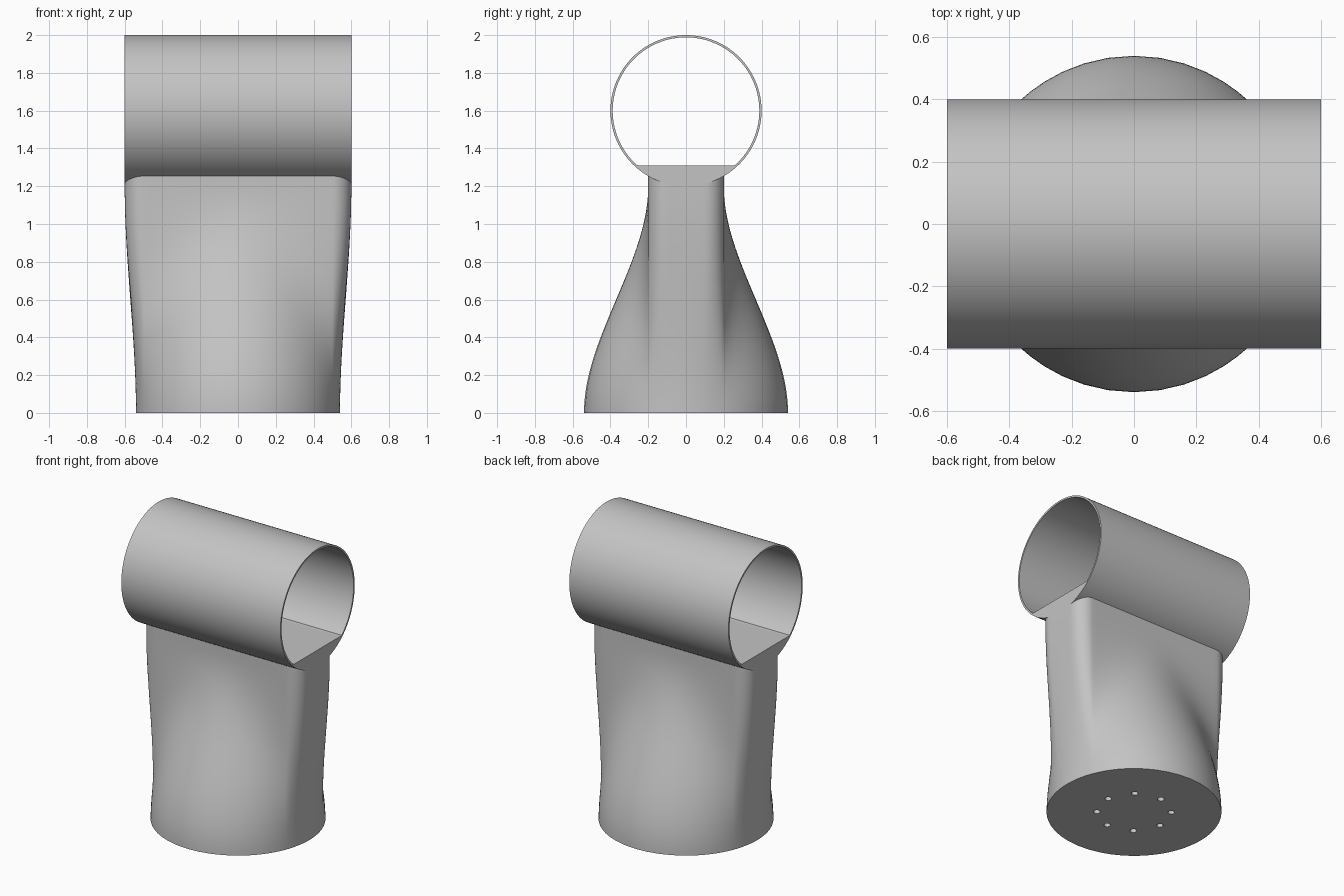
import bpy
import bmesh
from math import sin, cos, pi, sqrt, hypot, radians

cube = bpy.data.objects.get("Cube")
if cube:
    bpy.data.objects.remove(cube)

BASE_R, TUBE_R, BORE_R = 0.54, 0.4, 0.388
TUBE_Z, FLOOR_Z, HALF_X, HALF_Y, CORNER = 1.6, 1.31, 0.6, 0.2, 0.1
NECK_Z = 1.2

grey = bpy.data.materials.new("plain_grey")
grey.use_nodes = True
grey.diffuse_color = (0.55, 0.55, 0.55, 1)
grey.node_tree.nodes["Principled BSDF"].inputs["Base Color"].default_value = (0.55, 0.55, 0.55, 1)


def finish(bm, name):
    bmesh.ops.recalc_face_normals(bm, faces=bm.faces[:])
    mesh = bpy.data.meshes.new(name)
    bm.to_mesh(mesh)
    bm.free()
    mesh.materials.append(grey)
    obj = bpy.data.objects.new(name, mesh)
    bpy.context.collection.objects.link(obj)
    bpy.ops.object.select_all(action="DESELECT")
    obj.select_set(True)
    bpy.context.view_layer.objects.active = obj
    bpy.ops.object.shade_smooth_by_angle(angle=radians(30))
    return obj


def ring(bm, points):
    return [bm.verts.new(p) for p in points]


def bridge(bm, a, b):
    for i in range(len(a)):
        j = (i + 1) % len(a)
        bm.faces.new((a[i], a[j], b[j], b[i]))


def neck_outline():
    """Rounded rectangle of the neck, counter-clockwise."""
    cx, cy = HALF_X - CORNER, HALF_Y - CORNER
    quarter = [(HALF_X, cy * i / 4) for i in range(4)]
    quarter += [(cx + CORNER * cos(i * pi / 24), cy + CORNER * sin(i * pi / 24)) for i in range(13)]
    quarter += [(cx * (1 - i / 16), HALF_Y) for i in range(1, 17)]
    half = quarter + [(-x, y) for x, y in reversed(quarter[:-1])]
    return half + [(x, -y) for x, y in reversed(half[1:-1])]


# Body: round base blending into a rounded rectangular neck
bm = bmesh.new()
outline = neck_outline()
STEPS = 40
rings = []
for k in range(STEPS + 1):
    t = k / STEPS
    s = t * t * (3 - 2 * t)
    pts = []
    for x, y in outline:
        f = (1 - s) * BASE_R / hypot(x, y) + s
        pts.append((x * f, y * f, NECK_Z * t))
    rings.append(ring(bm, pts))
# The neck top follows the underside of the tube
rings.append(ring(bm, [(x, y, TUBE_Z - sqrt(TUBE_R ** 2 - y * y) + 0.004) for x, y in outline]))
for a, b in zip(rings, rings[1:]):
    bridge(bm, a, b)

# Underside with a circle of small blind holes
edges = [bm.edges.get((rings[0][i - 1], rings[0][i])) for i in range(len(outline))]
for h in range(8):
    a = radians(6 + 45 * h)
    hx, hy = 0.23 * cos(a), 0.23 * sin(a)
    circle = [(hx + 0.021 * cos(i * pi / 10), hy + 0.021 * sin(i * pi / 10)) for i in range(20)]
    low = ring(bm, [(x, y, 0) for x, y in circle])
    high = ring(bm, [(x, y, 0.1) for x, y in circle])
    bridge(bm, low, high)
    bm.faces.new(high)
    edges += [bm.edges.get((low[i - 1], low[i])) for i in range(20)]
bmesh.ops.triangle_fill(bm, use_beauty=True, use_dissolve=False, edges=edges, normal=(0, 0, -1))
finish(bm, "body")

# Tube: open cylinder along x with a flat floor inside
bm = bmesh.new()
N = 180
drop = TUBE_Z - FLOOR_Z


def tube_ring(x, bore):
    pts = []
    for i in range(N):
        a = 2 * pi * i / N
        r = BORE_R if bore else TUBE_R
        if bore and r * sin(a) < -drop:
            r = drop / -sin(a)
        pts.append((x, r * cos(a), TUBE_Z + r * sin(a)))
    return ring(bm, pts)


loops = [tube_ring(-HALF_X, False), tube_ring(HALF_X, False),
         tube_ring(HALF_X, True), tube_ring(-HALF_X, True)]
for i in range(4):
    bridge(bm, loops[i], loops[(i + 1) % 4])
finish(bm, "tube")
